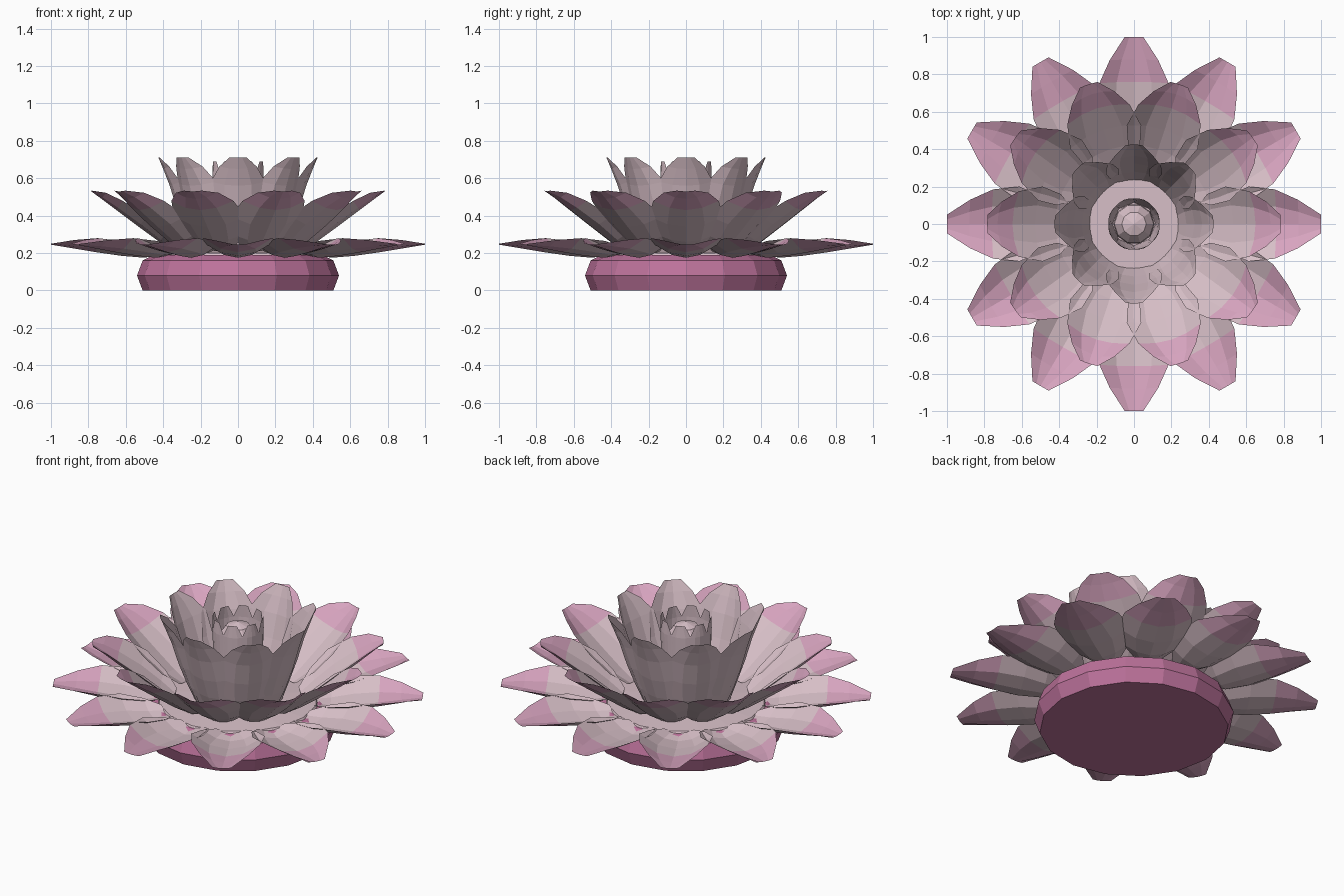
import bpy, bmesh, math

if "Cube" in bpy.data.objects:
    bpy.data.objects.remove(bpy.data.objects["Cube"])


def material(name, rgb):
    m = bpy.data.materials.new(name)
    m.use_nodes = True
    m.diffuse_color = (*rgb, 1)
    m.node_tree.nodes["Principled BSDF"].inputs["Base Color"].default_value = (*rgb, 1)
    return m


PALE = material("pale_pink", (0.68, 0.52, 0.57))
TIP = material("rose_tip", (0.68, 0.37, 0.52))
BASE = material("deep_rose", (0.51, 0.17, 0.33))


def finish(bm, name, mats):
    mesh = bpy.data.meshes.new(name)
    bm.to_mesh(mesh)
    bm.free()
    for m in mats:
        mesh.materials.append(m)
    obj = bpy.data.objects.new(name, mesh)
    bpy.context.collection.objects.link(obj)
    return obj


def lathe(name, profile, sides, mat):
    """Closed solid turned from (radius, height) points; radius 0 makes a pole."""
    bm = bmesh.new()
    rings = []
    for r, z in profile:
        n = sides if r else 1
        rings.append([bm.verts.new((r * math.cos(math.tau * i / sides),
                                    r * math.sin(math.tau * i / sides), z)) for i in range(n)])
    for a, b in zip(rings, rings[1:]):
        for i in range(sides):
            j = (i + 1) % sides
            quad = [a[i % len(a)], a[j % len(a)], b[j % len(b)], b[i % len(b)]]
            bm.faces.new(list(dict.fromkeys(quad)))
    for ring, flip in ((rings[0], True), (rings[-1], False)):
        if len(ring) > 2:
            bm.faces.new(ring[::-1] if flip else ring)
    return finish(bm, name, [mat])


def petal_ring(name, count, rows, tip_rows=0, turn=0.0):
    """Cupped petals; each row is (radius, height, half width, edge curl)."""
    dr, dz = rows[-1][0] - rows[0][0], rows[-1][1] - rows[0][1]
    length = math.hypot(dr, dz)
    nr, nz = -dz / length, dr / length
    columns = (-1, -0.5, 0, 0.5, 1)
    for k in range(count):
        a = math.tau * k / count + turn
        c, s = math.cos(a), math.sin(a)
        bm = bmesh.new()
        grid = []
        for r, z, half, curl in rows:
            line = []
            for u in columns:
                lift = curl * u * u
                x, y = r + nr * lift, half * u
                line.append(bm.verts.new((x * c - y * s, x * s + y * c, z + nz * lift)))
            grid.append(line)
        for i in range(len(rows) - 1):
            for j in range(len(columns) - 1):
                f = bm.faces.new((grid[i][j], grid[i + 1][j], grid[i + 1][j + 1], grid[i][j + 1]))
                f.material_index = int(i >= len(rows) - 1 - tip_rows)
        finish(bm, f"{name}_{k + 1}", [PALE, TIP])


# Base and pale floor
lathe("base", [(0.51, 0), (0.54, 0.08), (0.51, 0.16), (0.45, 0.19)], 16, BASE)
lathe("floor", [(0.44, 0.185), (0.43, 0.2), (0.24, 0.215)], 16, PALE)

# Petal rings from the outside in
petal_ring("outer_petal", 12, [
    (0.42, 0.19, 0.08, 0.02), (0.5, 0.175, 0.15, 0.06), (0.62, 0.185, 0.2, 0.08),
    (0.76, 0.205, 0.185, 0.075), (0.88, 0.225, 0.13, 0.045), (1.0, 0.245, 0.05, 0.005)], 2)
petal_ring("middle_petal", 10, [
    (0.34, 0.21, 0.08, 0.02), (0.42, 0.26, 0.16, 0.05), (0.53, 0.34, 0.2, 0.07),
    (0.65, 0.43, 0.175, 0.06), (0.73, 0.49, 0.12, 0.04), (0.785, 0.53, 0.05, 0.005)], 2)
petal_ring("inner_petal", 8, [
    (0.23, 0.2, 0.09, 0.01), (0.28, 0.31, 0.13, 0.04), (0.325, 0.43, 0.15, 0.06),
    (0.365, 0.56, 0.145, 0.06), (0.4, 0.65, 0.1, 0.035), (0.425, 0.71, 0.045, 0.005)])

# Central bud: tight petals around a dome
petal_ring("bud_petal", 8, [
    (0.105, 0.2, 0.045, 0.0), (0.125, 0.35, 0.055, 0.01), (0.135, 0.5, 0.06, 0.015),
    (0.14, 0.62, 0.055, 0.015), (0.135, 0.69, 0.025, 0.0)], turn=math.pi / 8)
lathe("bud_core", [(0.09, 0.2), (0.11, 0.45), (0.105, 0.58), (0.065, 0.635), (0, 0.655)], 10, PALE)
